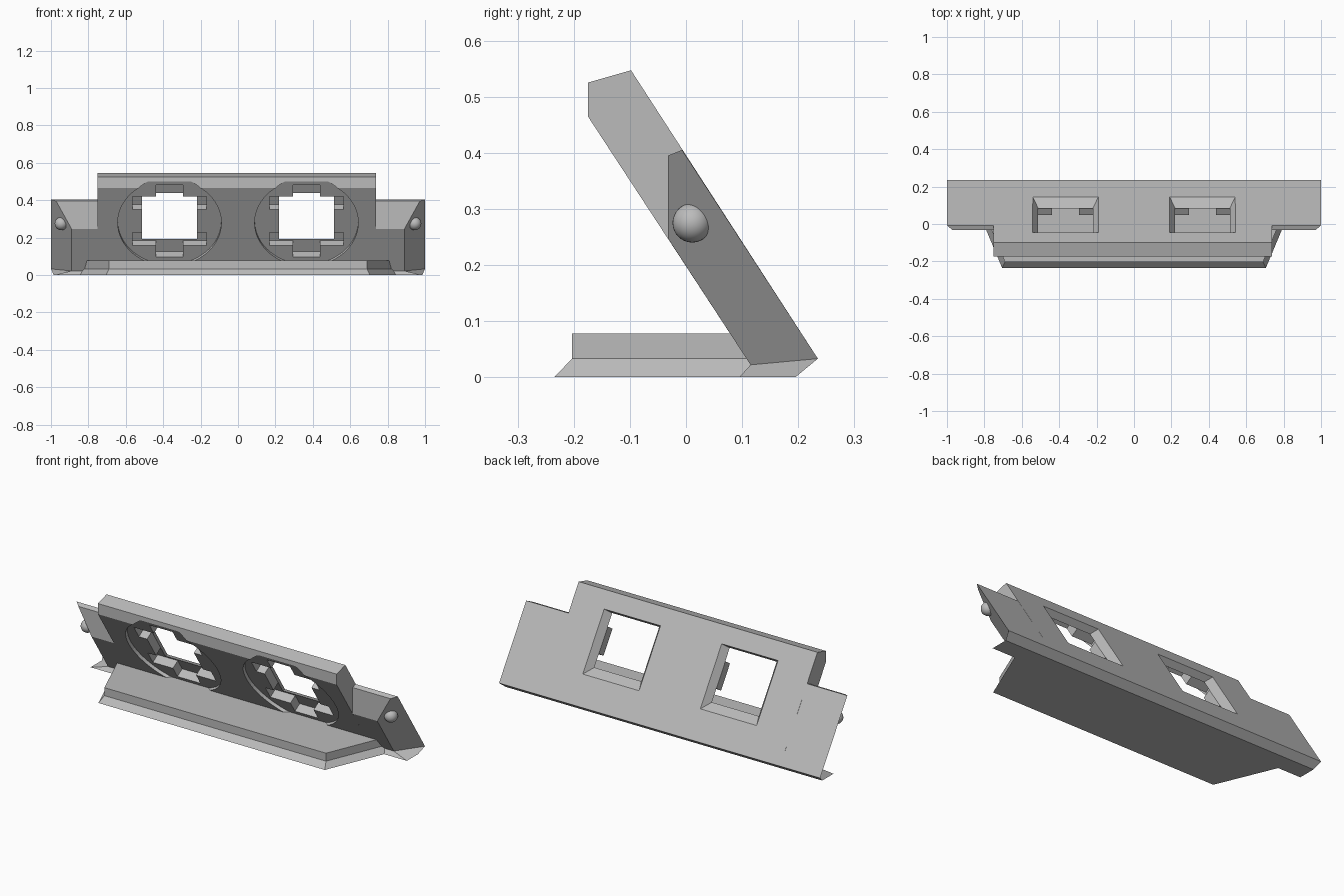
import bpy
import bmesh
from math import pi
from mathutils import Matrix, Vector

cube = bpy.data.objects.get("Cube")
if cube:
    bpy.data.objects.remove(cube)

grey = bpy.data.materials.new("plain_grey")
grey.use_nodes = True
colour = (0.5, 0.5, 0.5, 1)
grey.diffuse_color = colour
grey.node_tree.nodes["Principled BSDF"].inputs["Base Color"].default_value = colour

THICK = 0.107                              # panel thickness
UP = Vector((0, -0.544, 0.839)).normalized()   # up along the leaning panel
FRONT = Vector((1, 0, 0)).cross(UP)            # out of its front face


def finish(name, bm):
    bmesh.ops.recalc_face_normals(bm, faces=bm.faces)
    mesh = bpy.data.meshes.new(name)
    bm.to_mesh(mesh)
    bm.free()
    mesh.materials.append(grey)
    obj = bpy.data.objects.new(name, mesh)
    bpy.context.collection.objects.link(obj)
    return obj


def loft(name, lower, upper):
    """Solid between two outlines with equally many points."""
    bm = bmesh.new()
    a = [bm.verts.new(p) for p in lower]
    b = [bm.verts.new(p) for p in upper]
    bm.faces.new(a)
    bm.faces.new(b)
    for i in range(len(a)):
        j = (i + 1) % len(a)
        bm.faces.new((a[i], a[j], b[j], b[i]))
    return finish(name, bm)


def rect(x0, x1, y0, y1, z):
    return [(x0, y0, z), (x1, y0, z), (x1, y1, z), (x0, y1, z)]


def cut(target, cutter):
    mod = target.modifiers.new("cut", "BOOLEAN")
    mod.operation = "DIFFERENCE"
    mod.solver = "EXACT"
    mod.object = cutter
    bpy.context.view_layer.objects.active = target
    bpy.ops.object.modifier_apply(modifier=mod.name)
    bpy.data.objects.remove(cutter)


# Leaning main panel
profile = [(0.235, 0.033), (-0.098, 0.547), (-0.175, 0.525), (-0.175, 0.465),
           (0.115, 0.022), (0.095, 0), (0.195, 0)]
panel = loft("main_panel", [(-0.75, y, z) for y, z in profile],
             [(0.737, y, z) for y, z in profile])

# Two openings: round recess, notched pocket, and a funnel from the back
LIP = 0.039
for cx in (-0.366, 0.366):
    frame = Matrix.Translation((cx, 0.037, 0.338)) @ Matrix(
        (Vector((1, 0, 0)), UP, FRONT)).transposed().to_4x4()

    bm = bmesh.new()
    bmesh.ops.create_cone(bm, cap_ends=True, segments=64, radius1=0.277,
                          radius2=0.277, depth=0.1,
                          matrix=Matrix.Translation((0, 0, THICK - 0.018 + 0.05)))
    cutters = [finish("recess_cutter", bm)]

    # half width, low end, high end, start depth
    for hw, low, high, z in ((0.146, -0.146, 0.146, LIP - 0.01),
                             (0.072, -0.229, 0.229, LIP),
                             (0.197, 0.073, 0.156, LIP),
                             (0.197, -0.156, -0.073, LIP)):
        cutters.append(loft("pocket_cutter", rect(-hw, hw, low, high, z),
                            rect(-hw, hw, low, high, 0.15)))
    cutters.append(loft("funnel_cutter",
                        rect(-0.178, 0.178, -0.203, 0.152, -LIP / 10),
                        rect(-0.146, 0.146, -0.146, 0.146, LIP + 0.0005)))
    for cutter in cutters:
        cutter.data.transform(frame)
        cut(panel, cutter)

for side, label, inner in ((1, "left", 0.737), (-1, "right", 0.75)):
    # Lower wing with a bevelled outer side, trimmed upright at the front
    def wing_point(x, y, z):
        return (side * x, y, z)

    back_low, back_top = (0.235, 0.033), (-0.007, 0.405)
    lip_top, lip_low, front_low = (-0.032, 0.395), (-0.032, 0.247), (0.115, 0.022)
    section = (back_low, back_top, lip_top, lip_low, front_low)
    outer_x = (1.0, 1.0, 0.972, 0.89, 0.89)
    loft(label + "_wing", [wing_point(inner, y, z) for y, z in section],
         [wing_point(x, y, z) for x, (y, z) in zip(outer_x, section)])

    # Flared foot under the wing
    loft(label + "_foot",
         [wing_point(*p) for p in rect(inner, 0.985, 0.095, 0.195, 0)],
         [wing_point(*p) for p in ((inner, 0.115, 0.022), (0.89, 0.115, 0.022),
                                   (1.0, 0.235, 0.033), (inner, 0.235, 0.033))])

    # Round stud on the bevelled side
    bm = bmesh.new()
    bmesh.ops.create_uvsphere(bm, u_segments=32, v_segments=16, radius=0.035)
    stud = finish(label + "_stud", bm)
    stud.data.transform(Matrix.Translation((side * 0.945, 0.011, 0.275)) @
                        Matrix.Rotation(pi / 2, 4, "Y"))
    stud.data.shade_smooth()

# Base plate: flared lower layer and an upright upper layer
def base_outline(front, half, back, back_half, z):
    return [(-half, front, z), (half, front, z),
            (back_half, back, z), (-back_half, back, z)]


loft("base_lower", base_outline(-0.235, 0.705, 0.11, 0.85, 0),
     base_outline(-0.203, 0.69, 0.12, 0.825, 0.033))
loft("base_upper", base_outline(-0.203, 0.69, 0.12, 0.825, 0.033),
     base_outline(-0.203, 0.69, 0.12, 0.825, 0.078))
